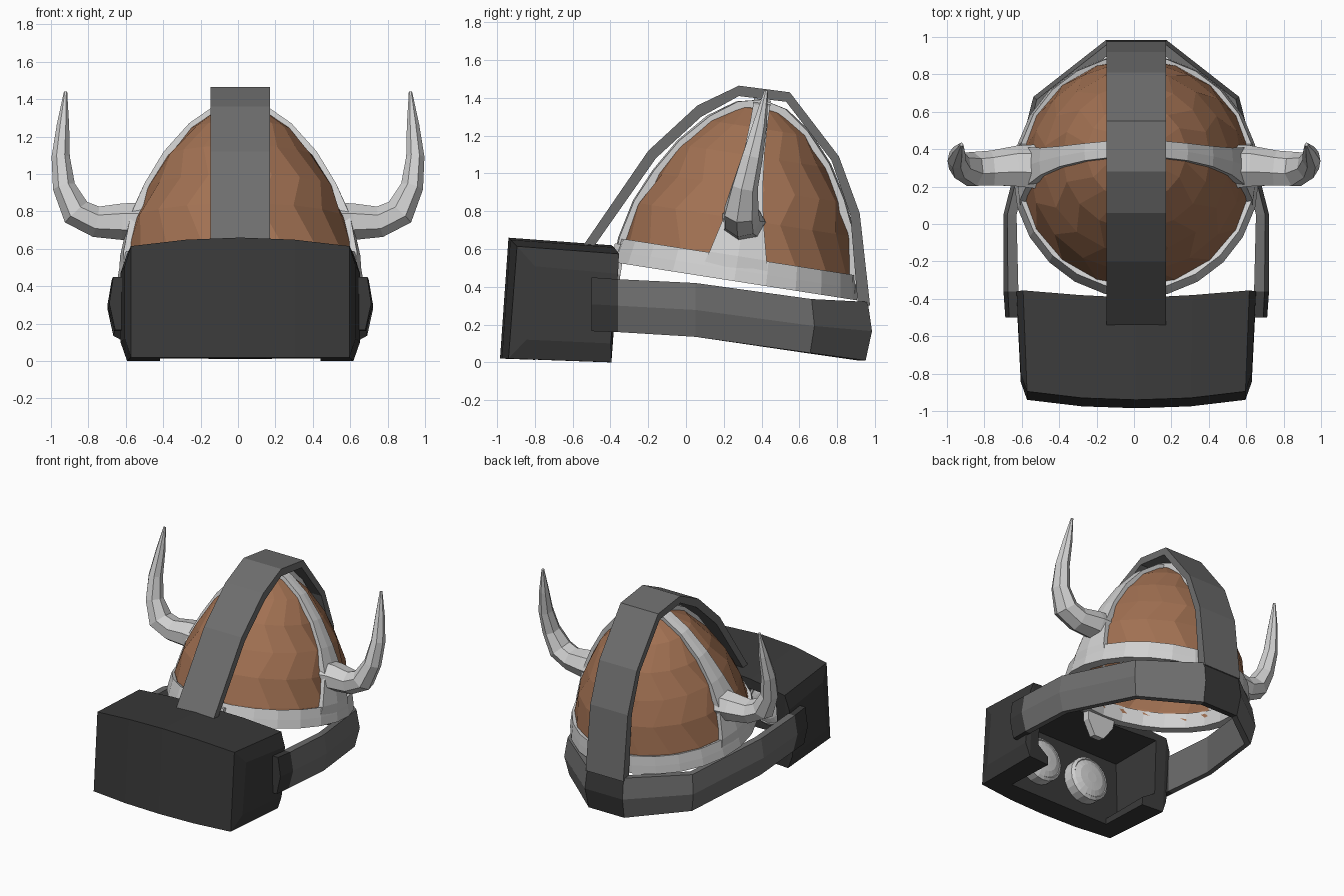
import bpy, bmesh, math
from mathutils import Vector, Matrix

if "Cube" in bpy.data.objects:
    bpy.data.objects.remove(bpy.data.objects["Cube"])


def material(name, rgb):
    m = bpy.data.materials.new(name)
    m.diffuse_color = (*rgb, 1)
    m.use_nodes = True
    m.node_tree.nodes["Principled BSDF"].inputs["Base Color"].default_value = m.diffuse_color
    return m


DARK = material("dark plastic", (0.042, 0.042, 0.042))
GREY = material("grey strap", (0.155, 0.155, 0.155))
BROWN = material("brown leather", (0.36, 0.165, 0.085))
BONE = material("pale bone", (0.64, 0.64, 0.64))
OFF = Matrix.Translation((0.012, 0, 0))
# helmet frame: tipped back, origin at the rim centre
HELM = Matrix.Translation((0.012, 0.255, 0.43)) @ Matrix.Rotation(math.radians(-8.9), 4, 'X')


def loft(name, sections, mats, frame=OFF, caps=(True, True), rule=None):
    """Skin closed cross-sections into one flat-shaded object."""
    bm = bmesh.new()
    rings = [[bm.verts.new(frame @ Vector(p)) for p in s] for s in sections]
    n = len(rings[0])
    for a, b in zip(rings, rings[1:]):
        for i in range(n):
            j = (i + 1) % n
            bm.faces.new((a[i], a[j], b[j], b[i]))
    if caps[0]:
        bm.faces.new(rings[0])
    if caps[1]:
        bm.faces.new(rings[-1])
    bmesh.ops.recalc_face_normals(bm, faces=bm.faces)
    if rule:
        for f in bm.faces:
            f.material_index = rule(f.calc_center_median())
    me = bpy.data.meshes.new(name)
    bm.to_mesh(me)
    bm.free()
    for m in mats:
        me.materials.append(m)
    ob = bpy.data.objects.new(name, me)
    bpy.context.collection.objects.link(ob)
    return ob


def circle(r, n, phase=0.0):
    return [(r * math.cos(2 * math.pi * (i + phase) / n),
             r * math.sin(2 * math.pi * (i + phase) / n)) for i in range(n)]


# headset box: curved front, crowned top, slightly leaning, narrower at the front
cols = []
for x, yf, yb in [(-.64, -.80, -.36), (-.605, -.895, -.355), (-.3, -.93, -.38), (0, -.94, -.395),
                  (.3, -.93, -.38), (.605, -.895, -.355), (.64, -.80, -.36)]:
    inset = .1 if abs(x) > .62 else 0
    zt = .66 - .045 * (x / .6) ** 2 - inset
    cols.append([(x * .965, yf - .045, .02 + inset), (x * .965, yf, zt),
                 (x, yb, zt - .04), (x, yb - .04, inset)])
box = loft("headset_box", cols, [DARK])

# hollow face opening, open below for the nose
hole = [(-.52, .53), (.52, .53), (.53, .12), (.43, .06), (.43, -.1),
        (-.43, -.1), (-.43, .06), (-.53, .12)]
cutter = loft("face_opening_cutter", [[(x, y, z) for x, z in hole] for y in (-.80, -.1)], [DARK])
cutter.hide_render = True
cutter.hide_viewport = True
cut = box.modifiers.new("opening", 'BOOLEAN')
cut.operation = 'DIFFERENCE'
cut.solver = 'EXACT'
cut.object = cutter

# two shallow convex lenses inside
for s in (-1, 1):
    steps = [(.16, -.82), (.165, -.72), (.145, -.705), (.14, -.71), (.1, -.695), (.04, -.69)]
    loft("lens_right" if s > 0 else "lens_left",
         [[(s * .21 + a, y, .265 + b) for a, b in circle(r, 20)] for r, y in steps], [BONE])

# band round the head: dark clips at the box and a dark block at the back
half = [(.70, -.50, .63, -.50, .165, .45), (.71, -.36, .63, -.36, .16, .44),
        (.71, .05, .64, .05, .135, .42), (.55, .68, .49, .63, .05, .335),
        (.16, .985, .14, .91, .01, .32)]
path = half + [(-a, b, -c, d, e, f) for a, b, c, d, e, f in reversed(half)]
secs = []
for xo, yo, xi, yi, zb, zt in path:
    o, i = Vector((xo, yo)), Vector((xi, yi))
    secs.append([(*o.lerp(i, t), z) for t, z in
                 ((0, (zb + zt) / 2), (.3, zt), (1, zt), (1, zb), (.45, zb))])
loft("head_band", secs, [GREY, DARK],
     rule=lambda c: int(c.y < -.37 or (c.y > .85 and abs(c.x - .012) < .17)))

# strap over the top of the head: outer and inner side profile
outer = [(-.55, .61), (-.2, 1.12), (.06, 1.36), (.28, 1.465), (.55, 1.43), (.81, 1.09), (.92, .79), (.975, .30)]
inner = [(-.49, .61), (-.16, 1.08), (.08, 1.30), (.28, 1.41), (.53, 1.38), (.77, 1.07), (.87, .78), (.91, .30)]
loft("top_strap", [[(-.16, *o), (.16, *o), (.16, *i), (-.16, *i)]
                   for o, i in zip(outer, inner)], [GREY])

# helmet dome, an open shell
profile = [(.62, .03), (.615, .13), (.57, .33), (.495, .5), (.395, .67), (.265, .82), (.13, .915), (.01, .945)]
dome = loft("helmet_dome",
            [[(x, y, h) for x, y in circle(r, 18, .5 * (k % 2))] for k, (r, h) in enumerate(profile)],
            [BROWN], HELM, (False, True))
shell = dome.modifiers.new("thickness", 'SOLIDIFY')
shell.thickness = .025
shell.offset = -1

# rim trim, wrapping inside the shell
rim = [(.658, 0), (.648, .06), (.634, .13), (.575, .11), (.58, 0), (.658, 0)]
loft("helmet_rim", [[(x, y, h) for x, y in circle(r, 24)] for r, h in rim],
     [BONE], HELM, (False, False))

# crossing trim arches, hugging the dome; the ear-to-ear one flares at the rim
arc = [(-r, h) for r, h in profile[:-1]] + [(0, .945)] + [(r, h) for r, h in reversed(profile[:-1])]
for name, across in (("ear_to_ear_trim", True), ("front_back_trim", False)):
    secs = []
    for r, h in arc:
        w = .045 + .15 * (1 - h / .945) ** 2.2 if across else .09
        sec = []
        for k, q, s in ((1.045, 1.03, -1), (1.045, 1.03, 0), (1.045, 1.03, 1),
                        (.955, .96, 1), (.955, .96, 0), (.955, .96, -1)):
            back = s * s * w * w / (2 * max(abs(r), .25))
            a = r * k - math.copysign(back, r) * min(1, abs(r) / .25)
            sec.append((a, s * w, h * q) if across else (s * w, a, h * q))
        secs.append(sec)
    loft(name, secs, [BONE], HELM)

# nose guard under the front rim
loft("nose_guard", [[(-w, -.655, h), (w, -.655, h), (w, -.60, h), (-w, -.60, h)]
                    for w, h in ((.13, .1), (.11, -.06), (.04, -.16))], [BONE], HELM)

# horns: tapered tubes curving outward then up
horn = [(.50, .30, .74, .11), (.62, .305, .745, .10), (.76, .295, .745, .085), (.865, .29, .795, .083),
        (.93, .31, .93, .062), (.948, .35, 1.09, .05), (.936, .39, 1.26, .034), (.922, .425, 1.44, .009)]
for s in (-1, 1):
    secs = []
    for k, (x, y, z, r) in enumerate(horn):
        a, b = horn[max(k - 1, 0)], horn[min(k + 1, len(horn) - 1)]
        t = (Vector(b[:3]) - Vector(a[:3])).normalized()
        v = t.cross(Vector((0, 1, 0))).normalized()
        u = v.cross(t)
        ring = [Vector((x, y, z)) + u * p * 1.15 + v * q for p, q in circle(r, 7)]
        secs.append([(s * p.x, p.y, p.z) for p in ring])
    loft("horn_right" if s > 0 else "horn_left", secs, [BONE], Matrix.Identity(4))
